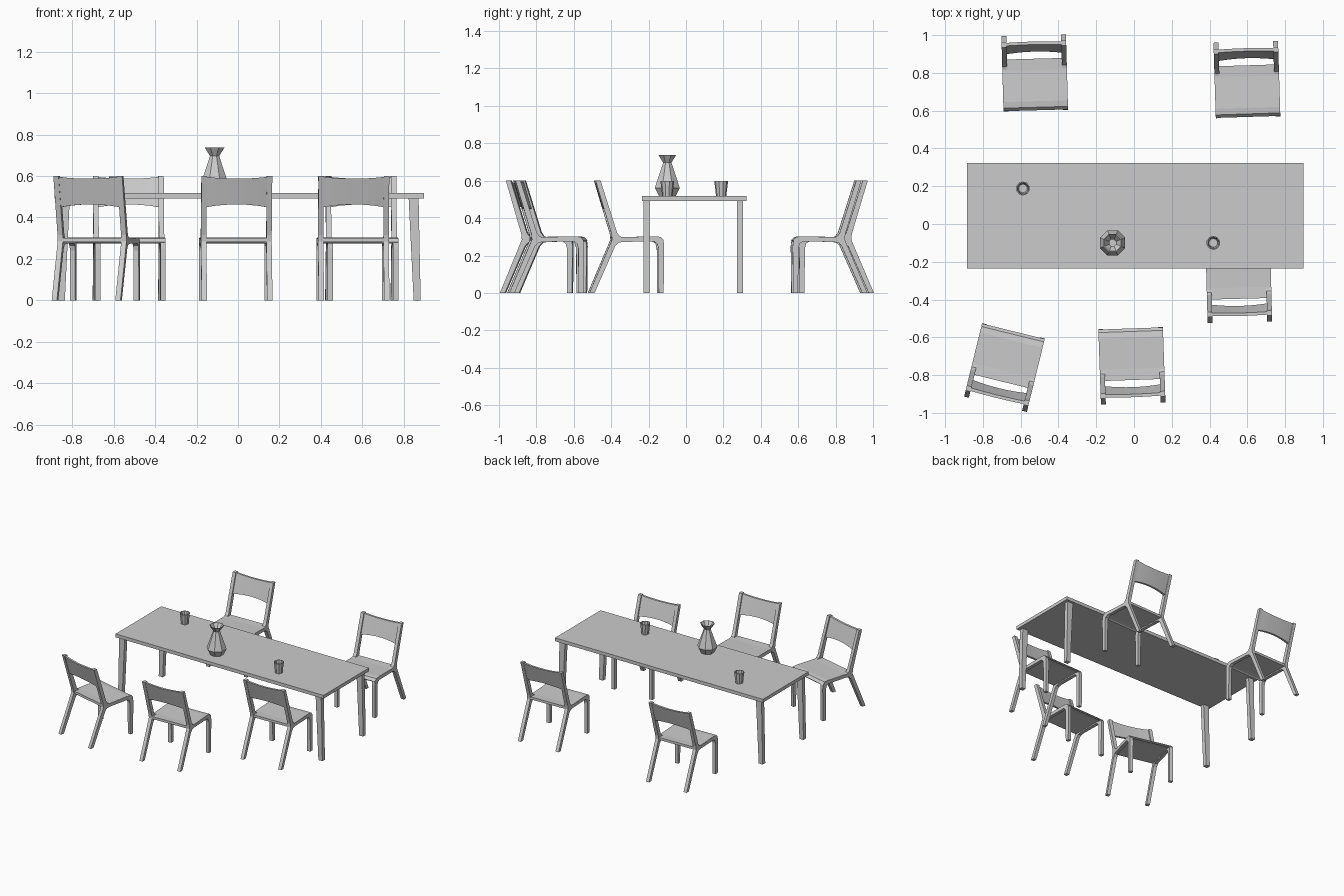
import bpy, bmesh, math
from mathutils import Matrix, Vector

if "Cube" in bpy.data.objects:
    bpy.data.objects.remove(bpy.data.objects["Cube"], do_unlink=True)

GREY = (0.6, 0.6, 0.6, 1)
mat = bpy.data.materials.new("plain grey")
mat.use_nodes = True
mat.diffuse_color = GREY
mat.node_tree.nodes["Principled BSDF"].inputs["Base Color"].default_value = GREY


def finish(bm, name):
    bmesh.ops.recalc_face_normals(bm, faces=bm.faces)
    mesh = bpy.data.meshes.new(name)
    bm.to_mesh(mesh)
    bm.free()
    mesh.materials.append(mat)
    return mesh


def place(mesh, name, matrix=None):
    ob = bpy.data.objects.new(name, mesh)
    bpy.context.collection.objects.link(ob)
    if matrix:
        ob.matrix_world = matrix
    return ob


def loft(name, rings, cap_ends=True):
    """Skin closed rings of points in sequence."""
    bm = bmesh.new()
    loops = [[bm.verts.new(p) for p in ring] for ring in rings]
    n = len(loops[0])
    for a, b in zip(loops, loops[1:]):
        for i in range(n):
            j = (i + 1) % n
            bm.faces.new((a[i], a[j], b[j], b[i]))
    if cap_ends:
        bm.faces.new(loops[0])
        bm.faces.new(loops[-1])
    return finish(bm, name)


def prism(name, profile, x0, x1):
    """Extrude a (y, z) outline from x0 to x1."""
    return loft(name, [[(x, y, z) for y, z in profile] for x in (x0, x1)])


def lathe(name, profile, sides, x, y, z):
    """Revolve (radius, height) points; the first one closes the base."""
    bm = bmesh.new()
    loops = []
    for r, h in profile:
        loops.append([bm.verts.new((r * math.cos(math.tau * (i + 0.5) / sides),
                                    r * math.sin(math.tau * (i + 0.5) / sides), h))
                      for i in range(sides)])
    for a, b in zip(loops, loops[1:]):
        for i in range(sides):
            j = (i + 1) % sides
            bm.faces.new((a[i], a[j], b[j], b[i]))
    bm.faces.new(loops[0])
    bm.faces.new(loops[-1])
    place(finish(bm, name), name, Matrix.Translation((x, y, z)))


def rect(x0, x1, y0, y1, z):
    return [(x0, y0, z), (x1, y0, z), (x1, y1, z), (x0, y1, z)]


# Table top and tapered legs
TOP = 0.517
MID_X = 0.006
place(loft("table_top", [rect(-0.885, 0.897, -0.235, 0.323, z) for z in (0.491, TOP)]), "table_top")
for side, sx in (("left", 1), ("right", -1)):
    for end, y0 in (("front", -0.227), ("back", 0.272)):
        rings = [rect(MID_X + sx * a, MID_X + sx * b, y0, y0 + 0.032, z)
                 for a, b, z in ((0.842, 0.876, 0), (0.818, 0.866, 0.491))]
        name = f"table_leg_{end}_{side}"
        place(loft(name, rings), name)

# Faceted jug with a flared mouth, and two tumblers
lathe("jug", [(0.048, 0), (0.072, 0.045), (0.024, 0.18), (0.052, 0.221),
              (0.047, 0.221), (0.019, 0.18), (0.06, 0.045), (0.04, 0.006)],
      8, -0.113, -0.1, TOP)
for name, x, y in (("cup_back", -0.588, 0.188), ("cup_front", 0.42, -0.1)):
    lathe(name, [(0.027, 0), (0.037, 0.081), (0.031, 0.081), (0.023, 0.008)], 10, x, y, TOP)

# Chair parts, with the front of the seat at the local origin, facing +y
HALF = 0.171
RAIL = 0.026
side_outline = [(-0.4, 0), (-0.372, 0), (-0.262, 0.25), (-0.245, 0.268), (-0.22, 0.273),
                (-0.055, 0.275), (-0.038, 0.264), (-0.031, 0.24), (-0.029, 0),
                (-0.003, 0), (0, 0.25), (-0.004, 0.28), (-0.018, 0.298), (-0.05, 0.302),
                (-0.215, 0.296), (-0.237, 0.302), (-0.252, 0.322),
                (-0.34, 0.6), (-0.367, 0.6), (-0.282, 0.315), (-0.279, 0.285)]
seat_outline = [(-0.275, 0.281), (-0.05, 0.285), (-0.018, 0.282), (-0.006, 0.275),
                (-0.002, 0.281), (-0.018, 0.299), (-0.05, 0.303), (-0.215, 0.298), (-0.275, 0.3)]
frames = {"left": prism("chair_side_left", side_outline, HALF - RAIL, HALF),
          "right": prism("chair_side_right", side_outline, -HALF, RAIL - HALF)}
seat = prism("chair_seat", seat_outline, 0.001 - HALF, HALF - 0.001)

# Backrest: leaning panel, dipped on top, arched below and bowed backwards
rings = []
STEPS = 10
for i in range(STEPS + 1):
    t = 2 * i / STEPS - 1
    bulge = 1 - t * t
    ring = []
    for z, depth in ((0.445 + 0.018 * bulge, -1), (0.445 + 0.018 * bulge, 1),
                     (0.599 - 0.012 * bulge, 1), (0.599 - 0.012 * bulge, -1)):
        y = -0.264 - 0.3 * (z - 0.3) - 0.008 * bulge + depth * 0.008
        ring.append((t * (HALF - 0.001), y, z))
    rings.append(ring)
backrest = loft("chair_backrest", rings)

# Chairs: front centre of the seat and heading
chairs = (("front_right", -0.638, -0.566, -13.8), ("front_middle", -0.018, -0.551, 2),
          ("front_left", 0.55, -0.121, 1.5), ("back_right", -0.52, 0.6, 181.6),
          ("back_left", 0.604, 0.565, 181.8))
for label, x, y, angle in chairs:
    m = Matrix.Translation(Vector((x, y, 0))) @ Matrix.Rotation(math.radians(angle), 4, "Z")
    for side, mesh in frames.items():
        place(mesh, f"chair_{label}_side_frame_{side}", m)
    place(seat, f"chair_{label}_seat", m)
    place(backrest, f"chair_{label}_backrest", m)
